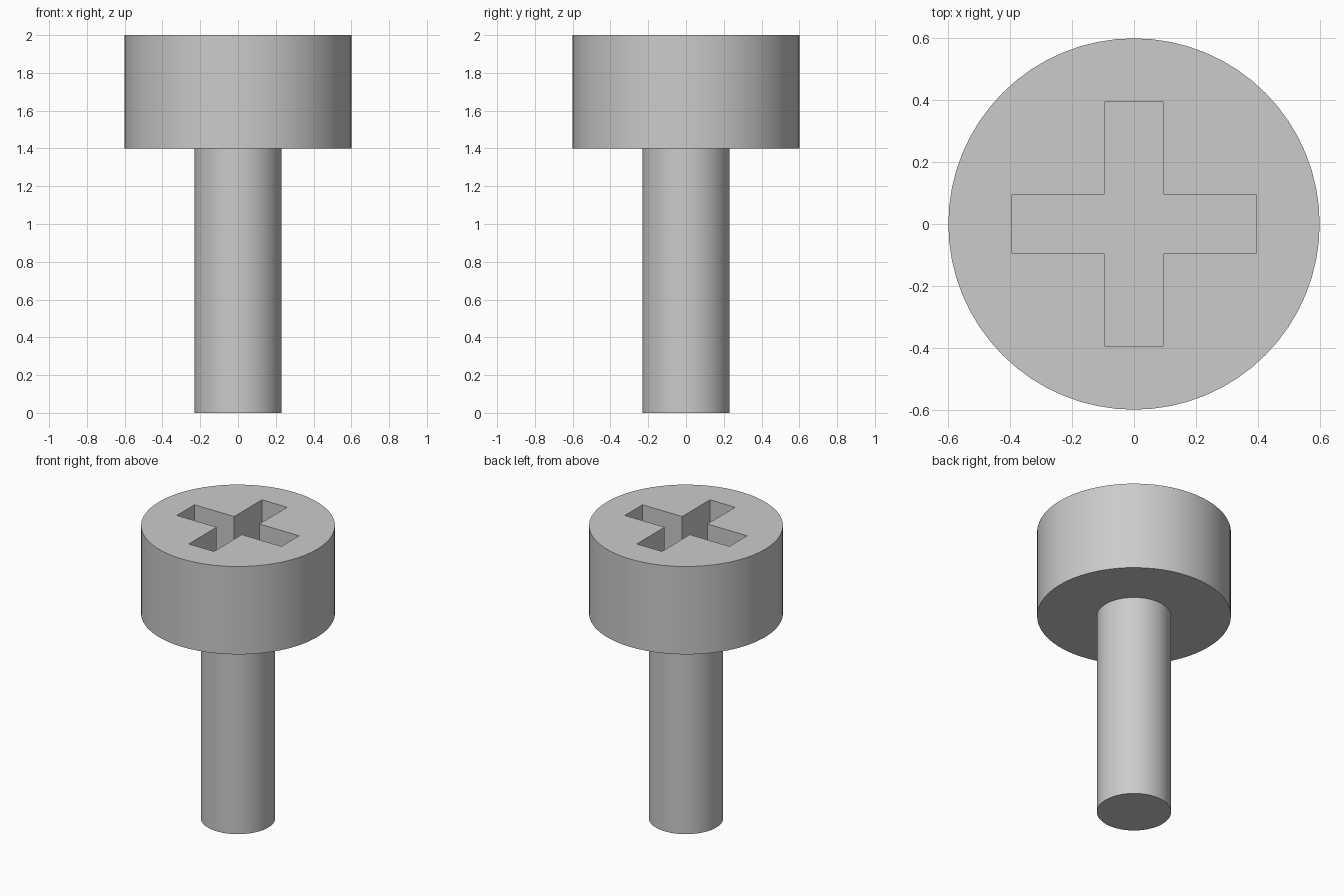
import bpy, bmesh, math

cube = bpy.data.objects.get("Cube")
if cube:
    bpy.data.objects.remove(cube, do_unlink=True)

SIDES = 64
HEAD_R, SHAFT_R = 0.6, 0.23
HEAD_BOTTOM, TOP = 1.4, 2.0
ARM, HALF_WIDTH, DEPTH = 0.395, 0.095, 0.3

# Plain grey metal
grey = bpy.data.materials.new("grey_metal")
grey.use_nodes = True
grey.diffuse_color = (0.6, 0.6, 0.6, 1)
grey.node_tree.nodes["Principled BSDF"].inputs["Base Color"].default_value = grey.diffuse_color


def make_object(name, bm):
    bmesh.ops.recalc_face_normals(bm, faces=bm.faces)
    mesh = bpy.data.meshes.new(name)
    bm.to_mesh(mesh)
    bm.free()
    mesh.materials.append(grey)
    obj = bpy.data.objects.new(name, mesh)
    bpy.context.collection.objects.link(obj)
    return obj


# Screw body: turned profile of shaft and head, with flat caps
bm = bmesh.new()
profile = [(SHAFT_R, 0), (SHAFT_R, HEAD_BOTTOM), (HEAD_R, HEAD_BOTTOM), (HEAD_R, TOP)]
points = [bm.verts.new((r, 0, z)) for r, z in profile]
edges = [bm.edges.new(pair) for pair in zip(points, points[1:])]
bmesh.ops.spin(bm, geom=points + edges, cent=(0, 0, 0), axis=(0, 0, 1),
               angle=math.tau, steps=SIDES, use_merge=True)
bmesh.ops.remove_doubles(bm, verts=bm.verts, dist=0.0001)
bmesh.ops.holes_fill(bm, edges=[e for e in bm.edges if e.is_boundary], sides=0)
screw = make_object("screw_body", bm)

# Cross-shaped recess: one outline corner group repeated in four quarter turns
bm = bmesh.new()
outline = []
for quarter in range(4):
    c, s = round(math.cos(quarter * math.pi / 2)), round(math.sin(quarter * math.pi / 2))
    for x, y in ((ARM, -HALF_WIDTH), (ARM, HALF_WIDTH), (HALF_WIDTH, HALF_WIDTH)):
        outline.append(bm.verts.new((x * c - y * s, x * s + y * c, TOP - DEPTH)))
floor = bm.faces.new(outline)
raised = bmesh.ops.extrude_face_region(bm, geom=[floor], use_keep_orig=True)["geom"]
bmesh.ops.translate(bm, vec=(0, 0, DEPTH + 0.1),
                    verts=[v for v in raised if isinstance(v, bmesh.types.BMVert)])
cutter = make_object("recess_cutter", bm)
cutter.hide_render = True

# Cut the recess, then drop the cutter
cut = screw.modifiers.new("drive_recess", 'BOOLEAN')
cut.operation = 'DIFFERENCE'
cut.solver = 'EXACT'
cut.object = cutter
bpy.ops.object.select_all(action='DESELECT')
screw.select_set(True)
bpy.context.view_layer.objects.active = screw
bpy.ops.object.modifier_apply(modifier=cut.name)
bpy.data.objects.remove(cutter, do_unlink=True)

# Smooth round sides with crisp rims
bpy.ops.object.shade_smooth_by_angle(angle=math.radians(30))
